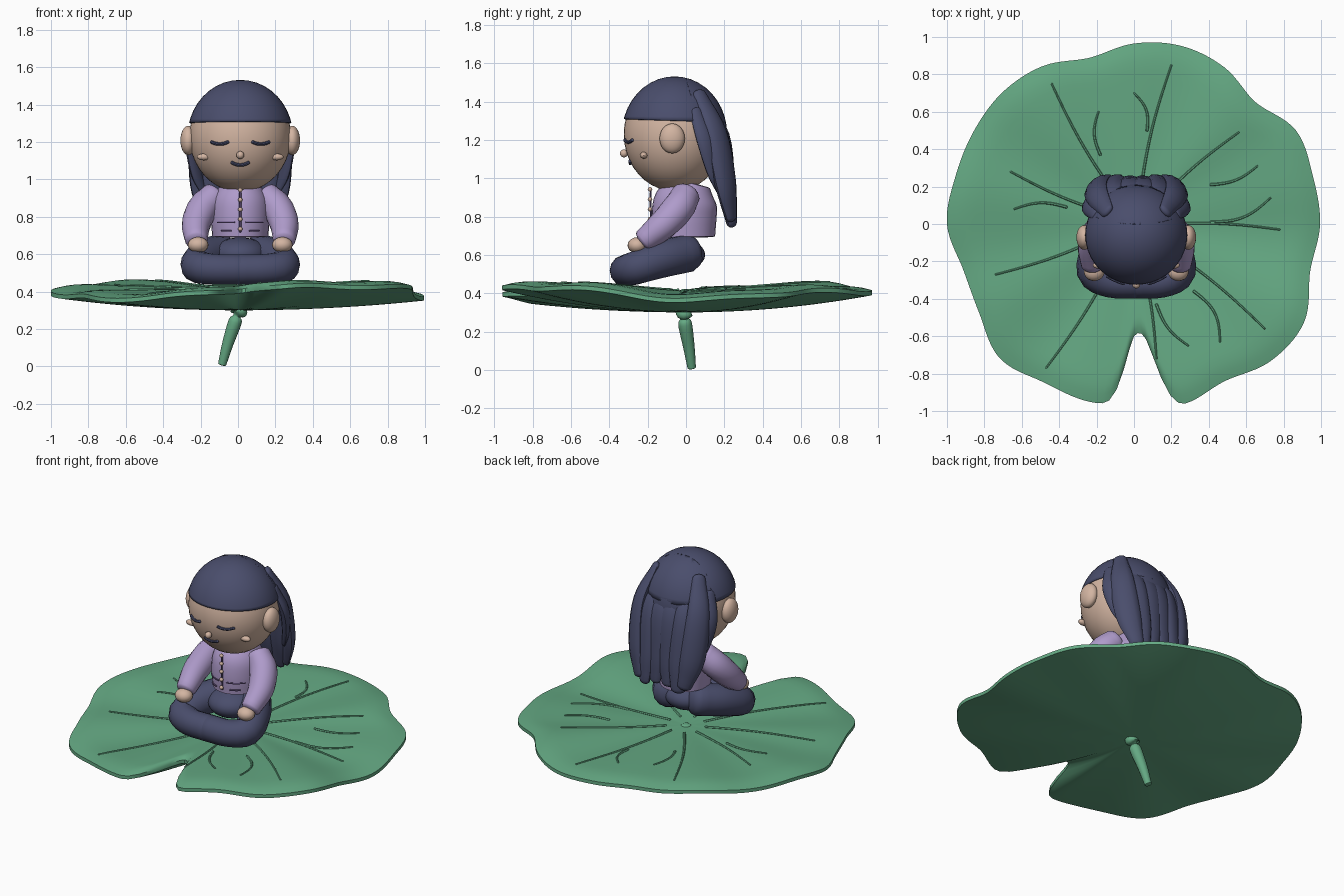
import bpy, bmesh, math
from mathutils import Vector, Matrix

cube = bpy.data.objects.get("Cube")
if cube:
    bpy.data.objects.remove(cube, do_unlink=True)


def material(name, rgb):
    mat = bpy.data.materials.new(name)
    mat.use_nodes = True
    mat.diffuse_color = (*rgb, 1)
    mat.node_tree.nodes["Principled BSDF"].inputs["Base Color"].default_value = (*rgb, 1)
    return mat


GREEN = material("leaf green", (0.13, 0.40, 0.23))
NAVY = material("navy", (0.068, 0.075, 0.15))
SKIN = material("skin", (0.65, 0.46, 0.36))
LILAC = material("lilac", (0.43, 0.33, 0.60))
PLUM = material("plum seam", (0.12, 0.08, 0.20))
MID = 0.012                                   # middle of the figure
HEAD = Vector((MID, -0.06, 1.23))
SIDES = (("left", 1), ("right", -1))


def finish(name, bm, mat):
    bmesh.ops.recalc_face_normals(bm, faces=bm.faces)
    mesh = bpy.data.meshes.new(name)
    bm.to_mesh(mesh)
    bm.free()
    obj = bpy.data.objects.new(name, mesh)
    bpy.context.collection.objects.link(obj)
    mesh.materials.append(mat)
    bpy.context.view_layer.objects.active = obj
    bpy.ops.object.select_all(action="DESELECT")
    obj.select_set(True)
    bpy.ops.object.shade_smooth_by_angle(angle=math.radians(40))
    return obj


def ellipsoid(name, centre, size, mat, cut=None, detail=32):
    """Scaled sphere, optionally keeping only the part in front of a plane."""
    bm = bmesh.new()
    bmesh.ops.create_uvsphere(bm, u_segments=detail, v_segments=detail // 2, radius=1,
                              matrix=Matrix.Translation(centre) @ Matrix.Diagonal((*size, 1)))
    if cut:
        bmesh.ops.bisect_plane(bm, geom=bm.verts[:] + bm.edges[:] + bm.faces[:],
                               plane_co=cut[0], plane_no=cut[1], clear_inner=True)
    return finish(name, bm, mat)


def spline(a, b, c, d, t):
    return b + (c - a) * (t / 2) + (a * 2 - b * 5 + c * 4 - d) * (t * t / 2) \
        + ((b - c) * 3 + d - a) * (t ** 3 / 2)


def tube(name, points, mat, ref=(0, 0, 1), flat=1, cap=0.6, sides=12, steps=5):
    """Smooth swept tube through (x, y, z, radius); ref=None faces away from the head axis."""
    p = [Vector(q) for q in points]
    p = [p[0] * 2 - p[1]] + p + [p[-1] * 2 - p[-2]]
    path = [spline(*p[i:i + 4], s / steps) for i in range(len(p) - 3) for s in range(steps)]
    path.append(p[-2])
    first = (path[0] - path[1]).to_3d().normalized()
    last = (path[-1] - path[-2]).to_3d().normalized()

    def dome(end, way):
        return [Vector((*(end.to_3d() + way * end.w * cap * math.sin(a)), end.w * math.cos(a)))
                for a in (0.5, 1.0, 1.4)]
    path = dome(path[0], first)[::-1] + path + dome(path[-1], last)
    bm = bmesh.new()
    rings = []
    for i, q in enumerate(path):
        along = (path[min(i + 1, len(path) - 1)] - path[max(i - 1, 0)]).to_3d().normalized()
        out = Vector(ref) if ref else Vector((q.x - HEAD.x, q.y - HEAD.y, 0))
        wide = along.cross(out).normalized()
        out = wide.cross(along)
        rings.append([bm.verts.new(q.to_3d() + wide * q.w * math.cos(a) + out * q.w * flat * math.sin(a))
                      for a in (math.tau * k / sides for k in range(sides))])
    for r, s in zip(rings, rings[1:]):
        for k in range(sides):
            bm.faces.new((r[k], r[(k + 1) % sides], s[(k + 1) % sides], s[k]))
    bm.faces.new(rings[0])
    bm.faces.new(rings[-1])
    return finish(name, bm, mat)


def sided(points, s):
    return [(MID + s * x, y, z, r) for x, y, z, r in points]


# Leaf: wavy outline with a front notch, nearly flat top and a shallow bowl below
RADII = [0.995, 0.99, 1.0, 0.92, 0.967, 0.985, 0.965, 0.92, 0.975, 0.995, 0.99, 0.988,
         1.0, 0.945, 0.955, 1.015, 0.975, 0.98, 0.97, 1.0, 0.97, 1.035, 1.05, 0.975]
RIM = [0.375, 0.41, 0.42, 0.41, 0.44, 0.43, 0.4, 0.38, 0.375, 0.42, 0.44, 0.43]


def around(values, angle):
    n = len(values)
    f = (angle % math.tau) / math.tau * n
    i = int(f)
    return spline(*[values[(i + k) % n] for k in (-1, 0, 1, 2)], f - i)


def outline(angle):
    gap = abs(math.degrees(angle % math.tau) - 272.7) / 7.5
    return around(RADII, angle) * (1 - 0.4 * math.exp(-gap ** 3))


def rim_height(a):
    return around(RIM, a) + 0.008 * math.sin(9 * a)


def leaf_height(x, y):
    a = math.atan2(y, x)
    u = math.hypot(x, y) / outline(a)
    droop = max(0, u - 0.86) / 0.14
    return 0.415 + (rim_height(a) - 0.395) * u * u * (3 - 2 * u) - 0.02 * droop ** 2


def underside(x, y):
    a = math.atan2(y, x)
    return 0.3 + (rim_height(a) - 0.322) * (math.hypot(x, y) / outline(a)) ** 2


bm = bmesh.new()
SEGS, RINGS = 180, 20
rims = []
for height in (leaf_height, underside):
    hub, previous = bm.verts.new((0, 0, height(0, 0))), None
    for j in range(1, RINGS + 1):
        ring = []
        for k in range(SEGS):
            a = math.tau * k / SEGS
            r = outline(a) * j / RINGS
            x, y = r * math.cos(a), r * math.sin(a)
            ring.append(bm.verts.new((x, y, height(x, y))))
        for k in range(SEGS):
            n = (k + 1) % SEGS
            bm.faces.new((previous[k], ring[k], ring[n], previous[n]) if previous
                         else (hub, ring[k], ring[n]))
        previous = ring
    rims.append(previous)
for k in range(SEGS):
    n = (k + 1) % SEGS
    bm.faces.new((rims[0][k], rims[1][k], rims[1][n], rims[0][n]))
finish("leaf", bm, GREEN)


# Leaf veins: long ones from the hub, short ones between them
def vein(name, start, end, bend):
    a, b = Vector(start), Vector(end)
    side = Vector((a.y - b.y, b.x - a.x)) * bend
    pts = []
    for i in range(9):
        t = i / 8
        q = a.lerp(b, t) + side * math.sin(math.pi * t)
        pts.append((q.x, q.y, leaf_height(q.x, q.y) + 0.002, 0.008 - 0.003 * t))
    tube(name, pts, GREEN, sides=6, steps=2)


LONG = [(-0.44, 0.75), (0.2, 0.85), (0.56, 0.49), (0.78, -0.03), (0.7, -0.56),
        (0.12, -0.72), (-0.47, -0.77), (-0.74, -0.27), (-0.66, 0.28)]
for i, end in enumerate(LONG):
    vein(f"long_vein_{i}", Vector(end).normalized() * 0.12, end, 0.03)
SHORT = [((-0.18, 0.37), (-0.19, 0.6), 0.12), ((0.07, 0.5), (0, 0.7), -0.15),
         ((0.41, 0.21), (0.66, 0.31), -0.1), ((0.41, 0.01), (0.73, 0.14), -0.12),
         ((-0.36, 0.09), (-0.64, 0.08), -0.1), ((0.32, -0.36), (0.46, -0.63), 0.15),
         ((0.12, -0.43), (0.29, -0.65), -0.1)]
for i, (start, end, bend) in enumerate(SHORT):
    vein(f"short_vein_{i}", start, end, bend)
ellipsoid("leaf_hub", (0, 0, 0.415), (0.03, 0.03, 0.008), GREEN, detail=16)

# Stem with a knot under the leaf
tube("stem", [(-0.085, 0.03, 0.01, 0.022), (-0.055, 0.015, 0.12, 0.03), (-0.015, -0.005, 0.24, 0.036),
              (-0.005, -0.01, 0.27, 0.02), (0.005, -0.01, 0.29, 0.045), (0, 0, 0.32, 0.025)],
     GREEN, ref=(1, 0, 0), cap=0.2)

# Crossed legs and hips
ellipsoid("hips", (MID, -0.06, 0.6), (0.15, 0.16, 0.09), NAVY)
for label, s in SIDES:
    tube(label + "_leg", sided([(0.1, 0.01, 0.61, 0.1), (0.19, -0.12, 0.58, 0.098),
                                (0.23, -0.255, 0.535, 0.088), (0.14, -0.31, 0.52, 0.083),
                                (0, -0.315, 0.518, 0.083)], s), NAVY, sides=14, steps=4)

# Jacket body, sleeves and hands
tube("jacket", [(MID, -0.01, 0.695, 0.15), (MID, -0.01, 0.8, 0.157), (MID, 0.0, 0.89, 0.15),
                (MID, 0.02, 0.975, 0.1)], LILAC, ref=(0, 1, 0), flat=1.08, cap=0.04, sides=28)
for label, s in SIDES:
    tube(label + "_sleeve", sided([(0.135, 0.0, 0.915, 0.075), (0.2, -0.04, 0.845, 0.083),
                                   (0.236, -0.12, 0.757, 0.077), (0.235, -0.22, 0.675, 0.06)], s),
         LILAC, cap=0.35, sides=16)
    ellipsoid(label + "_hand", (MID + s * 0.225, -0.255, 0.65), (0.055, 0.05, 0.042), SKIN, detail=20)


def front_of_jacket(x):
    return -0.012 - 1.08 * math.sqrt(0.155 ** 2 - x * x)


# Pocket flaps as thin seams, then the button row
for label, s in SIDES:
    for part, z, near, far in (("top", 0.77, 0.03, 0.12), ("low", 0.725, 0.05, 0.1)):
        row = [near + (far - near) * i / 4 for i in range(5)]
        tube(f"{label}_pocket_{part}", sided([(x, front_of_jacket(x), z, 0.005) for x in row], s),
             PLUM, sides=6, steps=2)
tube("placket", [(MID, -0.178, 0.72, 0.006), (MID, -0.184, 0.83, 0.006), (MID, -0.184, 0.94, 0.006)],
     PLUM, ref=(0, 1, 0), sides=6)
for i in range(5):
    ellipsoid(f"button_{i}", (MID, -0.188, 0.735 + 0.052 * i), (0.012, 0.012, 0.012), SKIN, detail=12)

# Head, ears and face
ellipsoid("head", HEAD, (0.272, 0.265, 0.297), SKIN, detail=40)


def face_y(x, z):
    return HEAD.y - 0.265 * math.sqrt(max(0, 1 - (x / 0.272) ** 2 - ((z - HEAD.z) / 0.297) ** 2))


def face_line(name, middle, z, half, sag):
    row = [(middle + half * k / 3, z - sag * (1 - (k / 3) ** 2)) for k in range(-3, 4)]
    tube(name, [(MID + x, face_y(x, h) - 0.003, h, 0.009) for x, h in row], NAVY, sides=8, steps=2)


for label, s in SIDES:
    ellipsoid(label + "_ear", (MID + s * 0.278, -0.072, 1.208), (0.042, 0.066, 0.078), SKIN)
    ellipsoid(label + "_cheek", (MID + s * 0.195, face_y(0.195, 1.12) - 0.004, 1.12),
              (0.037, 0.02, 0.018), SKIN, detail=16)
    face_line(label + "_eye", s * 0.11, 1.2, 0.045, 0.011)
face_line("mouth", 0, 1.09, 0.045, 0.013)
ellipsoid("nose", (MID, -0.324, 1.13), (0.021, 0.021, 0.021), SKIN, detail=16)

# Hair: cap, back shell and long flattened locks
for name, cut in (("hair_cap", ((0, -0.33, 1.31), (0, 0.03, 1))),
                  ("hair_back", ((0, 0.04, 1.38), (0, 0.38, 0.11)))):
    hair = ellipsoid(name, HEAD, (0.282, 0.275, 0.302), NAVY, cut, detail=40)
    rim = hair.modifiers.new("thickness", "SOLIDIFY")
    rim.thickness, rim.offset = 0.012, -1
LOCKS = {
    "side": [(0.218, 0.05, 1.35, 0.035), (0.255, 0.1, 1.2, 0.05), (0.235, 0.14, 1.04, 0.04),
             (0.2, 0.17, 0.94, 0.02)],
    "outer": [(0.155, 0.07, 1.44, 0.04), (0.21, 0.155, 1.24, 0.07), (0.205, 0.205, 0.98, 0.075),
              (0.165, 0.235, 0.8, 0.045)],
    "middle": [(0.1, 0.07, 1.38, 0.05), (0.135, 0.165, 1.22, 0.08), (0.13, 0.21, 0.95, 0.08),
               (0.12, 0.238, 0.77, 0.045)],
    "inner": [(0.03, 0.08, 1.38, 0.06), (0.045, 0.18, 1.22, 0.085), (0.045, 0.215, 0.95, 0.075),
              (0.045, 0.235, 0.79, 0.04)],
}
for label, s in SIDES:
    for part, pts in LOCKS.items():
        tube(f"{label}_{part}_lock", sided(pts, s), NAVY, ref=None, flat=0.55)
